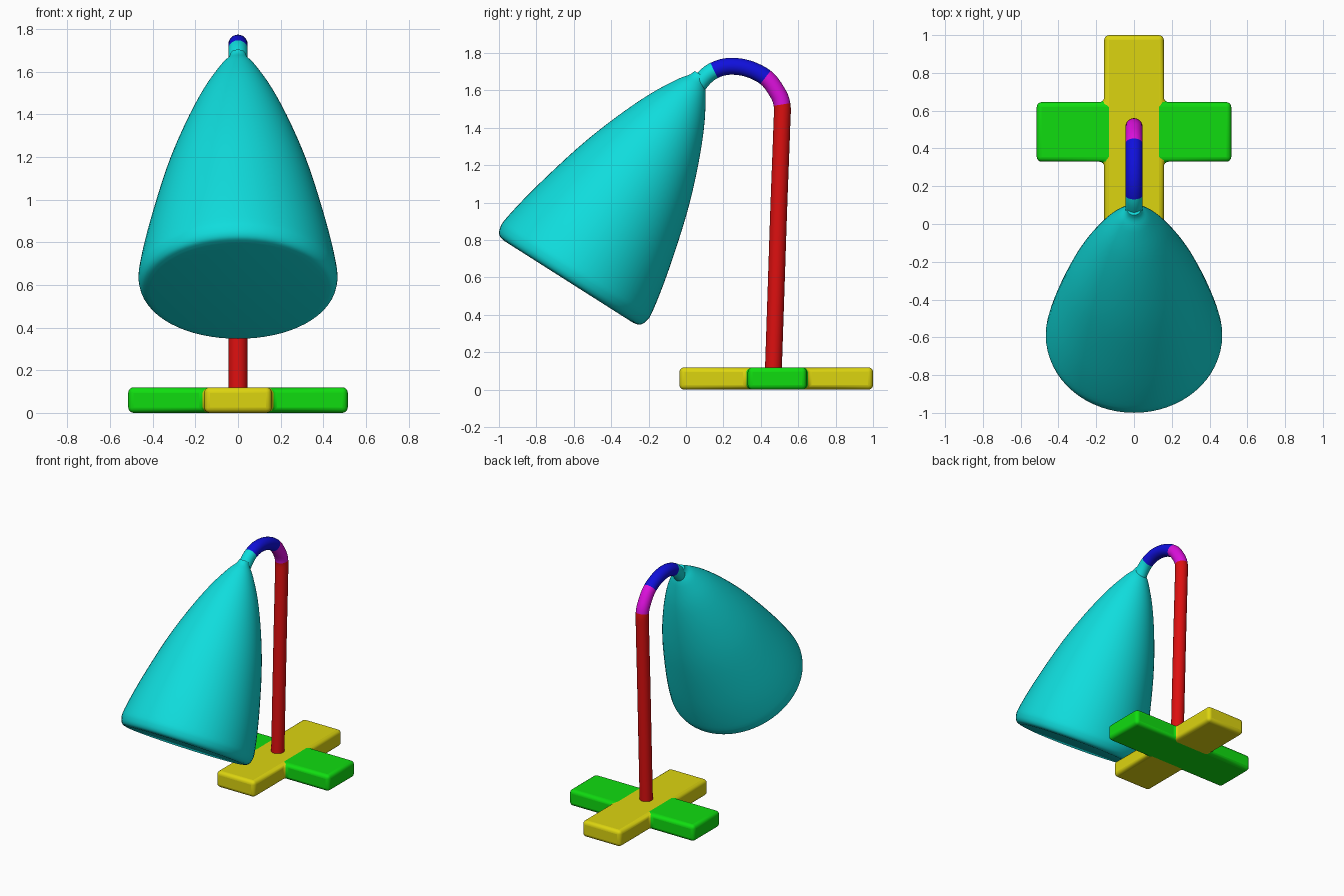
import bpy, bmesh, math
from mathutils import Vector

if "Cube" in bpy.data.objects:
    bpy.data.objects.remove(bpy.data.objects["Cube"])


def mat(name, rgb):
    m = bpy.data.materials.new(name)
    m.diffuse_color = (*rgb, 1)
    m.use_nodes = True
    m.node_tree.nodes["Principled BSDF"].inputs["Base Color"].default_value = m.diffuse_color
    return m


HI, LO = 0.72, 0.005
CYAN = mat("cyan", (LO, HI, HI))
BLUE = mat("blue", (LO, LO, HI))
MAGENTA = mat("magenta", (HI, LO, HI))
RED = mat("red", (HI, LO, LO))
GREEN = mat("green", (LO, HI, LO))
YELLOW = mat("yellow", (HI, 0.66, LO))


def make_object(name, bm, mats, angle=60):
    bmesh.ops.recalc_face_normals(bm, faces=bm.faces[:])
    me = bpy.data.meshes.new(name)
    bm.to_mesh(me)
    bm.free()
    for m in mats:
        me.materials.append(m)
    ob = bpy.data.objects.new(name, me)
    bpy.context.collection.objects.link(ob)
    bpy.ops.object.select_all(action='DESELECT')
    ob.select_set(True)
    bpy.context.view_layer.objects.active = ob
    bpy.ops.object.shade_smooth_by_angle(angle=math.radians(angle))
    return ob


def smooth_path(pts, steps):
    """Catmull-Rom samples through the points."""
    p = [2 * pts[0] - pts[1], *pts, 2 * pts[-1] - pts[-2]]
    out = []
    for i in range(1, len(p) - 2):
        a, b, c, d = p[i - 1:i + 3]
        for k in range(steps):
            t = k / steps
            out.append(0.5 * (2 * b + (c - a) * t + (2 * a - 5 * b + 4 * c - d) * t * t
                              + (3 * b - a - 3 * c + d) * t ** 3))
    return out + [pts[-1]]


def sweep(name, centres, radii, tangents, mats, rule, sides):
    """Round rings along a path lying in the yz plane, capped at both ends."""
    bm = bmesh.new()
    side = Vector((1, 0, 0))
    rings = []
    for c, r, t in zip(centres, radii, tangents):
        n = side.cross(t).normalized()
        rings.append([bm.verts.new(c + r * (math.cos(a) * side + math.sin(a) * n))
                      for a in (2 * math.pi * k / sides for k in range(sides))])
    for i, (lo, hi) in enumerate(zip(rings, rings[1:])):
        for k in range(sides):
            j = (k + 1) % sides
            bm.faces.new((lo[k], lo[j], hi[j], hi[k])).material_index = rule(i)
    bm.faces.new(rings[0]).material_index = rule(0)
    bm.faces.new(rings[-1]).material_index = rule(len(rings) - 2)
    return make_object(name, bm, mats)


# Base: rounded cross, green side arms and yellow long bar
bm = bmesh.new()
xs, ys = (-0.515, -0.158, 0.158, 0.515), (-0.035, 0.33, 0.645, 1.0)
top = 0.12
cells = []
for i in range(3):
    for j in range(3):
        if i == 1 or j == 1:
            cells.append(bm.faces.new([bm.verts.new((xs[a], ys[b], 0)) for a, b in
                                       ((i, j), (i + 1, j), (i + 1, j + 1), (i, j + 1))]))
bmesh.ops.remove_doubles(bm, verts=bm.verts[:], dist=1e-4)
ext = bmesh.ops.extrude_face_region(bm, geom=bm.faces[:], use_keep_orig=True)
for v in ext['geom']:
    if isinstance(v, bmesh.types.BMVert):
        v.co.z = top
for f in bm.faces:
    c = f.calc_center_median()
    under_centre = c.z < 0.01 and ys[1] < c.y < ys[2]
    f.material_index = 0 if abs(c.x) > 0.16 or under_centre else 1
base = make_object("cross_base", bm, [GREEN, YELLOW], 40)
bev = base.modifiers.new("rounding", 'BEVEL')
bev.width, bev.segments = 0.026, 4
bev.limit_method, bev.angle_limit = 'ANGLE', math.radians(40)

# Stem: straight post and curved neck, coloured in bands along the path
path = [Vector((0, y, z)) for y, z in (
    (0.467, 0.10), (0.482, 0.55), (0.497, 1.0), (0.512, 1.40), (0.513, 1.525),
    (0.482, 1.60), (0.425, 1.67), (0.33, 1.717), (0.23, 1.729), (0.15, 1.707),
    (0.095, 1.665), (0.045, 1.60))]
STEPS = 5
pts = smooth_path(path, STEPS)
tans = [(pts[min(i + 1, len(pts) - 1)] - pts[max(i - 1, 0)]).normalized()
        for i in range(len(pts))]
band_ends = (4, 6, 9)
sweep("stem", pts, [0.045] * len(pts), tans, [RED, MAGENTA, BLUE, CYAN],
      lambda i: sum(i >= e * STEPS for e in band_ends), 24)

# Shade: tilted closed bell, (distance along axis, radius)
apex, axis = Vector((0, 0.06, 1.66)), Vector((0, -0.536, -0.844)).normalized()
profile = [Vector(p) for p in (
    (-0.03, 0.035), (0.0, 0.047), (0.055, 0.088), (0.20, 0.17), (0.41, 0.26),
    (0.65, 0.342), (0.96, 0.422), (1.17, 0.463), (1.235, 0.464), (1.272, 0.445), (1.283, 0.41))]
prof = smooth_path(profile, 4)
sweep("lamp_shade", [apex + axis * p.x for p in prof], [p.y for p in prof],
      [axis] * len(prof), [CYAN], lambda i: 0, 64)
